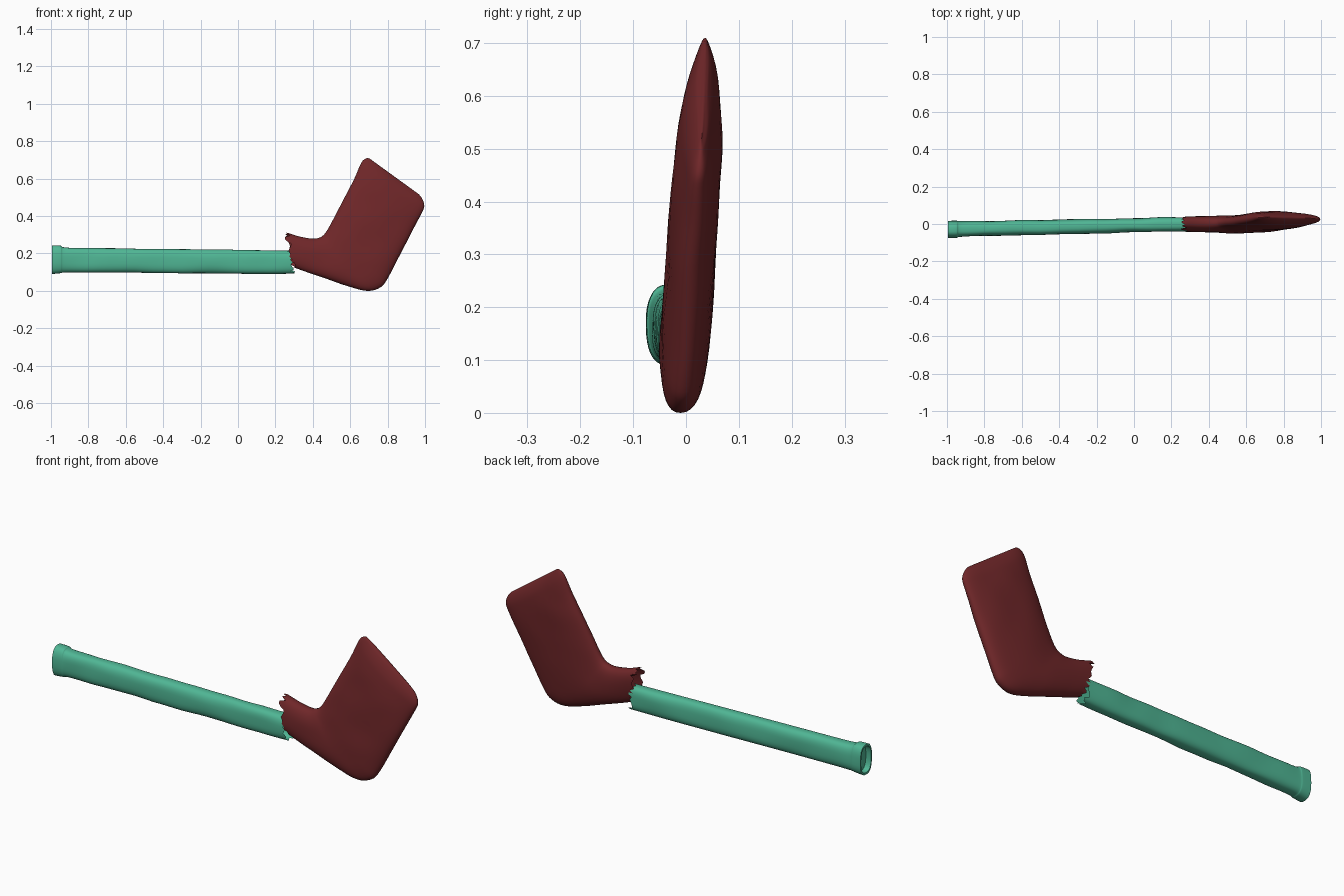
import bpy, bmesh, math, random
from mathutils import Vector, noise

if "Cube" in bpy.data.objects:
    bpy.data.objects.remove(bpy.data.objects["Cube"])

random.seed(4)
SIDES = 40


def material(name, color):
    m = bpy.data.materials.new(name)
    m.diffuse_color = color
    m.use_nodes = True
    m.node_tree.nodes["Principled BSDF"].inputs["Base Color"].default_value = m.diffuse_color
    return m


def ring(a, b, ya, yb, half, power):
    """Super-ellipse section spanning edge points a and b (x, z), with thickness in y."""
    pts = []
    for i in range(SIDES):
        t = 2 * math.pi * i / SIDES
        c, s = math.cos(t), math.sin(t)
        u = math.copysign(abs(c) ** (2 / power), c) * 0.5 + 0.5
        v = math.copysign(abs(s) ** (2 / power), s)
        pts.append(Vector((a[0] + (b[0] - a[0]) * u,
                           ya + (yb - ya) * u + half * v,
                           a[1] + (b[1] - a[1]) * u)))
    return pts


def loft(name, rings, mat, cap_first=False, cap_last=False):
    """Skin a list of rings, with optional end caps."""
    bm = bmesh.new()
    vs = [[bm.verts.new(p) for p in r] for r in rings]
    for r0, r1 in zip(vs, vs[1:]):
        for i in range(SIDES):
            j = (i + 1) % SIDES
            bm.faces.new((r0[i], r0[j], r1[j], r1[i]))
    if cap_first:
        bm.faces.new(vs[0])
    if cap_last:
        bm.faces.new(vs[-1])
    bmesh.ops.recalc_face_normals(bm, faces=bm.faces)
    mesh = bpy.data.meshes.new(name)
    bm.to_mesh(mesh)
    bm.free()
    ob = bpy.data.objects.new(name, mesh)
    bpy.context.collection.objects.link(ob)
    mesh.materials.append(mat)
    bpy.ops.object.select_all(action='DESELECT')
    ob.select_set(True)
    bpy.context.view_layer.objects.active = ob
    bpy.ops.object.shade_smooth_by_angle(angle=math.radians(40))
    return ob


def resample(rows, steps):
    """Smooth Catmull-Rom subdivision of rows of numbers."""
    out = []
    for k in range(len(rows) - 1):
        p0, p1, p2 = rows[max(k - 1, 0)], rows[k], rows[k + 1]
        p3 = rows[min(k + 2, len(rows) - 1)]
        for n in range(steps):
            t = n / steps
            out.append([0.5 * (2 * b + (c - a) * t + (2 * a - 5 * b + 4 * c - d) * t * t
                               + (3 * b - a - 3 * c + d) * t ** 3)
                        for a, b, c, d in zip(p0, p1, p2, p3)])
    return out + [list(rows[-1])]


def wobble(rings, amount):
    """Slight uneven, hand-worked surface."""
    for r in rings:
        for p in r:
            n = noise.noise(Vector((p.x * 7, p.y * 14, p.z * 9)))
            p.y += amount * n
            p.z += amount * 0.5 * n


green = material("green", (0.08, 0.47, 0.30, 1))
red = material("dark_red", (0.16, 0.02, 0.022, 1))

# Handle: x, bottom z, top z, centre y, half thickness
handle_rows = [
    (-0.995, 0.095, 0.248, -0.029, 0.046),
    (-0.95, 0.099, 0.247, -0.028, 0.045),
    (-0.90, 0.103, 0.236, -0.026, 0.041),
    (-0.60, 0.102, 0.231, -0.020, 0.040),
    (-0.20, 0.098, 0.226, -0.011, 0.039),
    (0.10, 0.096, 0.222, -0.004, 0.038),
    (0.285, 0.096, 0.219, -0.001, 0.038)]
handle = [ring((x, lo), (x, hi), y, y, h, 2.7)
          for x, lo, hi, y, h in resample(handle_rows, 8)]
wobble(handle, 0.004)
# recessed hollow at the butt end
lip = handle[0]
centre = sum(lip, Vector()) / SIDES
inner = [centre + (p - centre) * 0.86 for p in lip]
deep = [p + Vector((0.03, 0, 0)) for p in inner]
# torn edge at the joint
for p in handle[-1]:
    p.x += random.uniform(-0.008, 0.022)
loft("handle", [deep, inner] + handle, green, cap_first=True)

# Blade: inner edge x, z / outer edge x, z / half thickness
blade_rows = [
    (0.262, 0.315, 0.300, 0.130, 0.038),
    (0.330, 0.294, 0.360, 0.108, 0.041),
    (0.400, 0.283, 0.470, 0.070, 0.044),
    (0.435, 0.288, 0.580, 0.032, 0.046),
    (0.455, 0.300, 0.690, 0.005, 0.046),
    (0.475, 0.325, 0.760, 0.022, 0.046),
    (0.500, 0.370, 0.800, 0.070, 0.046),
    (0.560, 0.485, 0.870, 0.205, 0.046),
    (0.620, 0.600, 0.940, 0.340, 0.044),
    (0.648, 0.665, 0.982, 0.420, 0.036),
    (0.665, 0.698, 0.996, 0.458, 0.027),
    (0.688, 0.714, 0.985, 0.497, 0.014),
    (0.705, 0.711, 0.967, 0.521, 0.003)]


def lean(x, z):
    return -0.02 + 0.065 * z + 0.015 * x


blade = [ring((ax, az), (bx, bz), lean(ax, az), lean(bx, bz), h, 2.4)
         for ax, az, bx, bz, h in resample(blade_rows, 5)]
wobble(blade[:-4], 0.004)
# torn edge of the neck
for p in blade[0]:
    p.x += random.uniform(-0.02, 0.02)
loft("blade", blade, red, cap_last=True)

# Set the model on the ground
bpy.context.view_layer.update()
low = min(v.co.z for o in bpy.data.objects for v in o.data.vertices)
for o in bpy.data.objects:
    for v in o.data.vertices:
        v.co.z -= low
